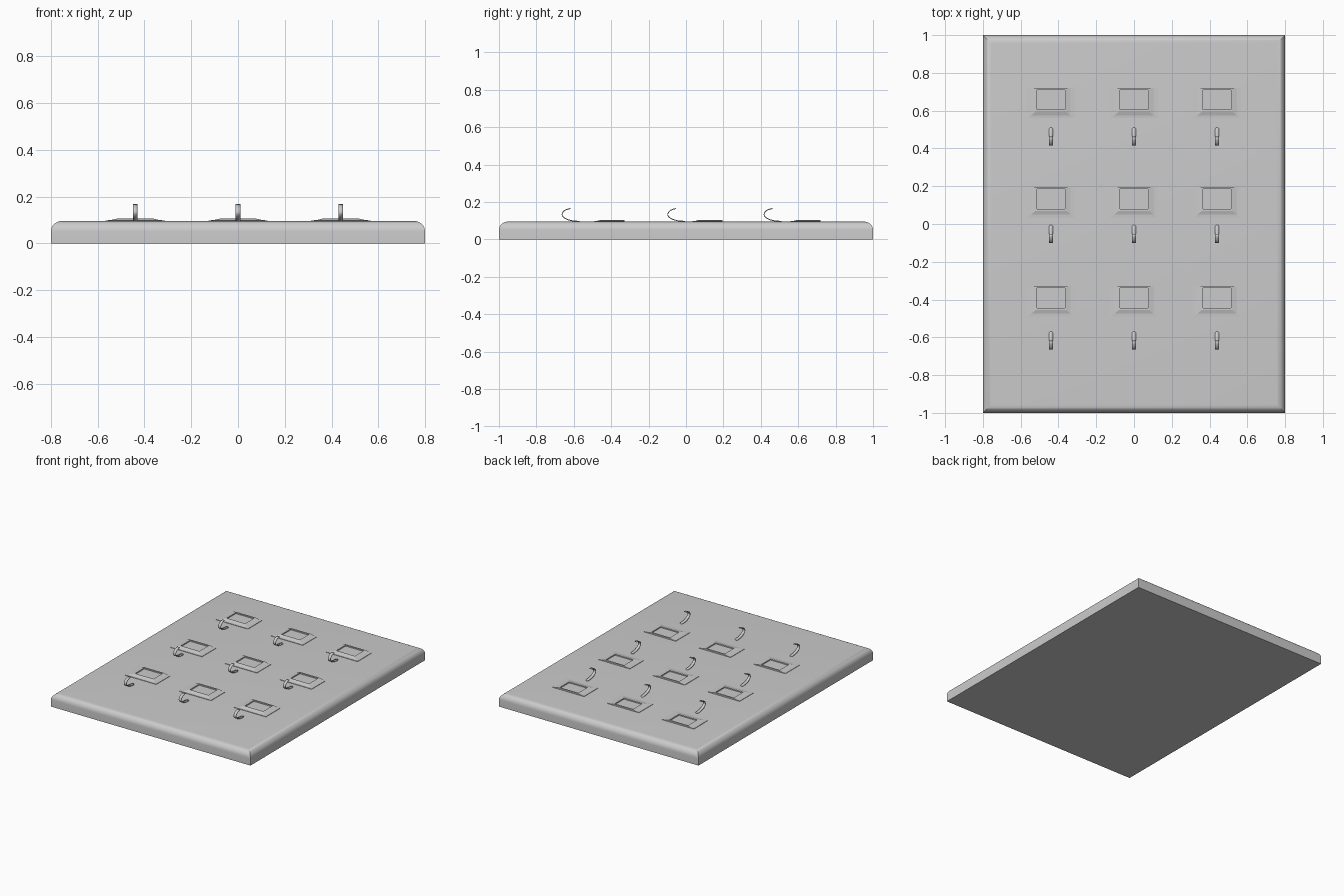
import bpy, bmesh, math

cube = bpy.data.objects.get("Cube")
if cube:
    bpy.data.objects.remove(cube)

TOP = 0.095
COLUMNS = (-0.44, 0, 0.44)
PLATE_BACKS = (-0.33, 0.195, 0.72)
HOOK_FRONTS = (-0.665, -0.1, 0.415)


def add_object(name, mesh, location=(0, 0, 0), smooth=True):
    obj = bpy.data.objects.new(name, mesh)
    obj.location = location
    bpy.context.collection.objects.link(obj)
    if smooth:
        bpy.ops.object.select_all(action="DESELECT")
        obj.select_set(True)
        bpy.context.view_layer.objects.active = obj
        bpy.ops.object.shade_smooth_by_angle(angle=math.radians(35))
    return obj


def rect_loop(bm, x0, x1, y0, y1, z):
    return [bm.verts.new((x, y, z)) for x, y in ((x0, y0), (x1, y0), (x1, y1), (x0, y1))]


def skin(bm, loops):
    for a, b in zip(loops, loops[1:]):
        for i in range(4):
            j = (i + 1) % 4
            bm.faces.new((a[i], a[j], b[j], b[i]))


def finish(bm, name):
    bmesh.ops.recalc_face_normals(bm, faces=bm.faces)
    mesh = bpy.data.meshes.new(name)
    bm.to_mesh(mesh)
    bm.free()
    return mesh


# Backing board: rounded upper edge, sharp mitred corners
def board_mesh():
    bm = bmesh.new()
    radius, steps = 0.045, 8
    rings = [(0, 0)]
    for i in range(steps + 1):
        a = math.pi / 2 * i / steps
        rings.append((radius * (1 - math.cos(a)), TOP - radius + radius * math.sin(a)))
    loops = [rect_loop(bm, d - 0.8, 0.8 - d, d - 1, 1 - d, z) for d, z in rings]
    skin(bm, loops)
    bm.faces.new(loops[0])
    bm.faces.new(loops[-1])
    return finish(bm, "board")


# Label holder: thin flange rising to a rim around a recessed window
def holder_mesh():
    bm = bmesh.new()
    rings = [
        (0.127, -0.16, 0, -0.002),
        (0.127, -0.16, 0, 0.003),
        (0.105, -0.145, 0, 0.004),
        (0.08, -0.125, 0, 0.01),
        (0.074, -0.115, -0.01, 0.01),
        (0.074, -0.115, -0.01, 0.002),
    ]
    loops = [rect_loop(bm, -w, w, y0, y1, z) for w, y0, y1, z in rings]
    skin(bm, loops)
    bm.faces.new(loops[0])
    bm.faces.new(loops[-1])
    return finish(bm, "label_holder")


# Hook: curved flat strip with rounded ends
def hook_mesh():
    bm = bmesh.new()
    path = [(0.095, 0.001), (0.088, 0.002), (0.06, 0.004), (0.035, 0.01), (0.016, 0.019),
            (0.005, 0.029), (0.002, 0.038), (0.006, 0.05), (0.016, 0.06), (0.032, 0.067), (0.047, 0.07)]
    pairs = []
    for i, (y, z) in enumerate(path):
        w = 0.005 if i == 0 else 0.01
        pairs.append([bm.verts.new((s * w, y, z)) for s in (-1, 1)])
    for a, b in zip(pairs, pairs[1:]):
        bm.faces.new((a[0], a[1], b[1], b[0]))
    return finish(bm, "hook")


add_object("board", board_mesh())
holder, hook = holder_mesh(), hook_mesh()
for row in range(3):
    for col, x in enumerate(COLUMNS):
        tag = f"_{row + 1}_{col + 1}"
        add_object("label_holder" + tag, holder, (x, PLATE_BACKS[row], TOP), smooth=False)
        obj = add_object("hook" + tag, hook, (x, HOOK_FRONTS[row], TOP))
        solid = obj.modifiers.new("thickness", "SOLIDIFY")
        solid.thickness = 0.005
        solid.offset = 0
